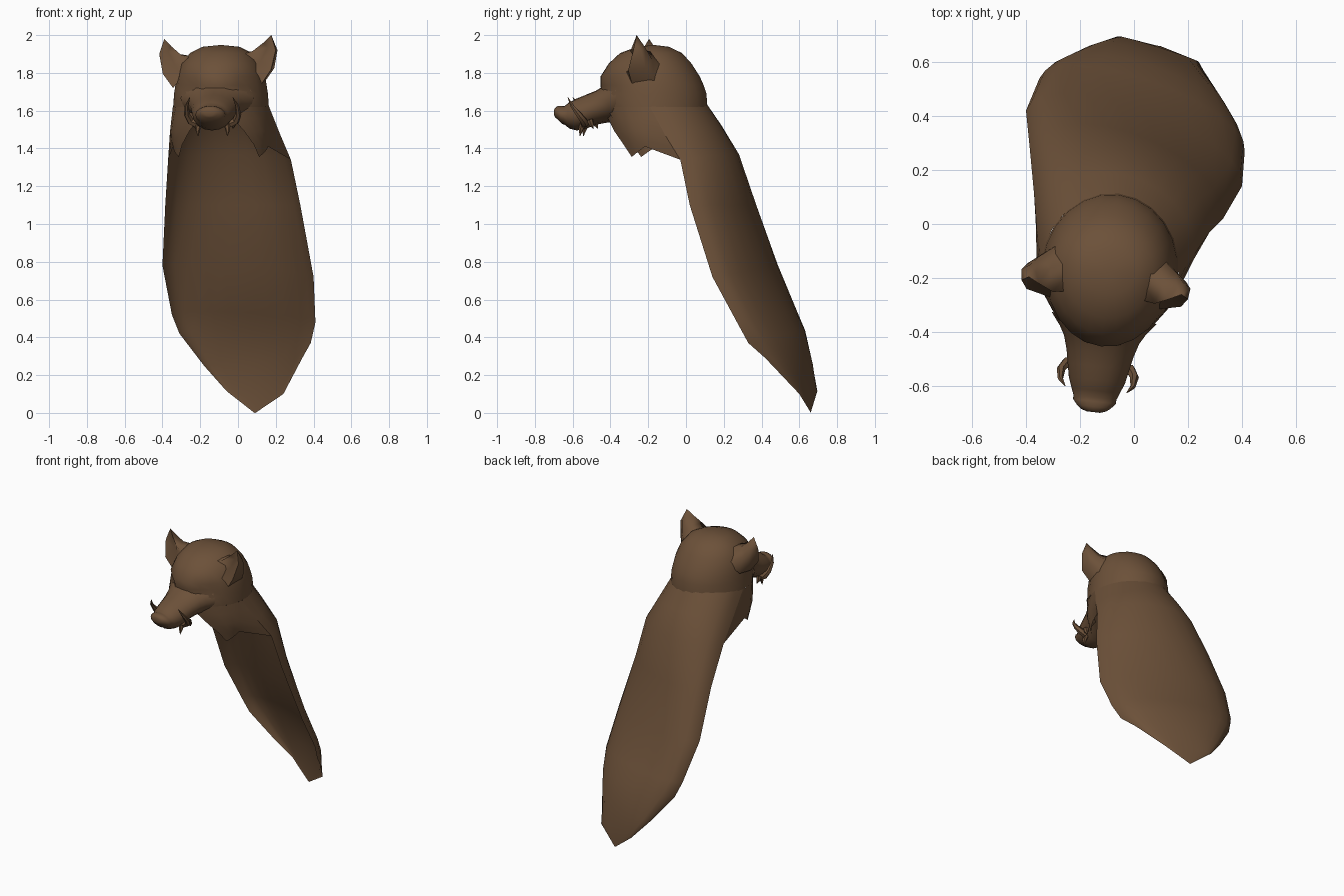
import bpy, bmesh, math
from mathutils import Vector, Matrix

fur = bpy.data.materials.new("brown fur")
fur.diffuse_color = (0.15, 0.082, 0.041, 1)

# head frame: slightly turned towards -x
HEAD = Matrix.Translation((-0.09, -0.17, 0)) @ Matrix.Rotation(math.radians(-6.6), 4, 'Z')


def finish(name, bm, matrix=None, angle=50):
    if matrix is not None:
        bm.transform(matrix)
    bmesh.ops.remove_doubles(bm, verts=bm.verts, dist=0.0005)
    bmesh.ops.recalc_face_normals(bm, faces=bm.faces)
    me = bpy.data.meshes.new(name)
    bm.to_mesh(me)
    bm.free()
    me.materials.append(fur)
    ob = bpy.data.objects.new(name, me)
    bpy.context.collection.objects.link(ob)
    bpy.ops.object.select_all(action='DESELECT')
    ob.select_set(True)
    bpy.context.view_layer.objects.active = ob
    bpy.ops.object.shade_smooth_by_angle(angle=math.radians(angle))
    return ob


def loft(bm, rows, closed=False, cap=False):
    vs = [[bm.verts.new(p) for p in r] for r in rows]
    n = len(rows[0])
    for a, b in zip(vs, vs[1:]):
        for i in range(n if closed else n - 1):
            j = (i + 1) % n
            bm.faces.new((a[i], a[j], b[j], b[i]))
    if cap:
        bm.faces.new(vs[-1])


def ring_point(deg, z, front, back, rx):
    t = math.radians(deg)
    c = math.cos(t)
    k = 1.0
    # eye sockets pressed in under the brow
    if abs(z - 1.735) < 0.01 and 20 <= min(deg % 360, 360 - deg % 360) <= 50:
        k = 0.93
    return (k * rx * math.sin(t), -k * c * (front if c > 0 else back), z)


# pelt cape: left edge, ridge, right edge of each arched row
cape = [((-0.34, -0.15, 1.62), (-0.08, 0.10, 1.65), (0.165, -0.19, 1.62)),
        ((-0.36, -0.02, 1.49), (-0.055, 0.185, 1.52), (0.225, -0.11, 1.47)),
        ((-0.37, 0.11, 1.34), (-0.03, 0.27, 1.37), (0.28, -0.03, 1.34)),
        ((-0.385, 0.27, 1.10), (0.0, 0.335, 1.10), (0.33, 0.02, 1.10)),
        ((-0.40, 0.42, 0.78), (0.03, 0.43, 0.77), (0.40, 0.14, 0.72)),
        ((-0.35, 0.54, 0.52), (0.06, 0.53, 0.53), (0.41, 0.27, 0.48)),
        ((-0.31, 0.57, 0.42), (0.07, 0.585, 0.43), (0.385, 0.33, 0.37)),
        ((-0.18, 0.64, 0.25), (0.10, 0.62, 0.27), (0.34, 0.42, 0.29)),
        ((-0.06, 0.695, 0.115), (0.09, 0.655, 0.11), (0.24, 0.60, 0.10)),
        ((0.085, 0.66, 0.002), (0.09, 0.66, 0.0), (0.095, 0.66, 0.002))]
rows = []
for l, m, r in cape:
    l, m, r = Vector(l), Vector(m), Vector(r)
    c = (l + r) / 2
    rows.append([c + (r - l) / 2 * math.cos(t) + (m - c) * math.sin(t)
                 for t in [math.pi * i / 12 for i in range(13)]])
bm = bmesh.new()
loft(bm, rows)
finish("pelt_cape", bm)

# skull part of the hood: z, front, back, half width
skull = [(1.948, 0, 0, 0), (1.938, 0.09, 0.08, 0.10), (1.905, 0.18, 0.15, 0.165),
         (1.85, 0.24, 0.20, 0.21), (1.78, 0.285, 0.245, 0.235), (1.735, 0.285, 0.265, 0.243),
         (1.69, 0.278, 0.28, 0.25), (1.62, 0.26, 0.285, 0.255)]
bm = bmesh.new()
loft(bm, [[ring_point(d, *r) for d in range(0, 360, 15)] for r in skull], closed=True)
bm.transform(HEAD)
# cheek flaps: from below the snout round to the upper cape edge
flap = [(1.62, 0.26, 0.255, 0), (1.56, 0.25, 0.262, 20), (1.49, 0.23, 0.27, 33),
        (1.42, 0.20, 0.265, 46), (1.355, 0.17, 0.255, 57)]
for s in (-1, 1):
    side = [Vector(row[0 if s < 0 else 2]) for row in cape[:3]]
    edge = [side[0], (side[0] + side[1]) / 2, side[1], (side[1] + side[2]) / 2, side[2]]
    rows = []
    for k, (z, f, rx, g) in enumerate(flap):
        row = []
        for i in range(5):
            d = g + (84 - g) * i / 4
            lift = (0, 0, 0, 0.02, 0.055)[k] * i / 4
            row.append(HEAD @ Vector(ring_point(s * d, z + lift, f, f, rx)))
        rows.append(row + [edge[k]])
    loft(bm, rows)
finish("boar_hood", bm, None, 60)

# snout: y, centre z, half width, half height
snout = [(-0.18, 1.665, 0.195, 0.115), (-0.225, 1.65, 0.16, 0.11), (-0.26, 1.635, 0.14, 0.10),
         (-0.31, 1.615, 0.125, 0.09), (-0.36, 1.595, 0.115, 0.09), (-0.41, 1.58, 0.105, 0.085),
         (-0.45, 1.575, 0.09, 0.07), (-0.475, 1.575, 0.08, 0.05), (-0.49, 1.578, 0.08, 0.048),
         (-0.51, 1.588, 0.063, 0.037), (-0.523, 1.59, 0.046, 0.028), (-0.53, 1.59, 0.025, 0.018)]
bm = bmesh.new()
loft(bm, [[(w * math.cos(i * math.pi / 8), y, z + h * math.sin(i * math.pi / 8))
           for i in range(16)] for y, z, w, h in snout], True, True)
finish("snout", bm, HEAD)

# ears: sections of inner edge, front hollow, outer edge, outer back, back, top back
ear = [[(0.08, -0.09, 1.88), (0.17, -0.13, 1.80), (0.225, -0.09, 1.74),
        (0.235, 0.03, 1.76), (0.17, 0.08, 1.83), (0.09, 0.03, 1.90)],
       [(0.18, -0.105, 1.915), (0.22, -0.06, 1.865), (0.278, -0.105, 1.815),
        (0.285, -0.01, 1.825), (0.245, 0.02, 1.87), (0.20, -0.02, 1.92)],
       [(0.235, -0.08, 1.96), (0.255, -0.06, 1.935), (0.30, -0.075, 1.92),
        (0.305, -0.035, 1.92), (0.275, -0.015, 1.935), (0.25, -0.04, 1.965)],
       [(0.275, -0.06, 2.0)] * 6]
bm = bmesh.new()
for s in (-1, 1):
    m = 0.02 * (s < 0)
    vs = [[bm.verts.new((s * (x + m), y, z - m)) for x, y, z in r] for r in ear]
    for a, b in zip(vs, vs[1:]):
        for i in range(6):
            bm.faces.new((a[i], a[(i + 1) % 6], b[(i + 1) % 6], b[i]))
finish("ears", bm, HEAD, 80)


# tusks and small fangs: tapered tubes along a path
def horn(bm, path, radius, s):
    pts = [Vector((s * x, y, z)) for x, y, z in path]
    rows = []
    for k, p in enumerate(pts):
        d = (pts[min(k + 1, len(pts) - 1)] - pts[max(k - 1, 0)]).normalized()
        u = d.cross(Vector((0, 1, 0.7))).normalized()
        v = d.cross(u)
        r = radius * (1 - 0.92 * (k / (len(pts) - 1)) ** 1.8)
        rows.append([p + r * (u * math.cos(i * math.pi / 3) + v * math.sin(i * math.pi / 3))
                     for i in range(6)])
    loft(bm, rows, True, True)


bm = bmesh.new()
for s in (-1, 1):
    horn(bm, [(0.085, -0.36, 1.53), (0.12, -0.36, 1.545), (0.137, -0.385, 1.58),
              (0.135, -0.42, 1.625), (0.115, -0.445, 1.67)], 0.022, s)
    horn(bm, [(0.075, -0.37, 1.53), (0.08, -0.38, 1.50), (0.078, -0.385, 1.465)], 0.018, s)
    horn(bm, [(0.10, -0.33, 1.55), (0.105, -0.32, 1.525), (0.10, -0.31, 1.505)], 0.018, s)
finish("tusks", bm, HEAD)
